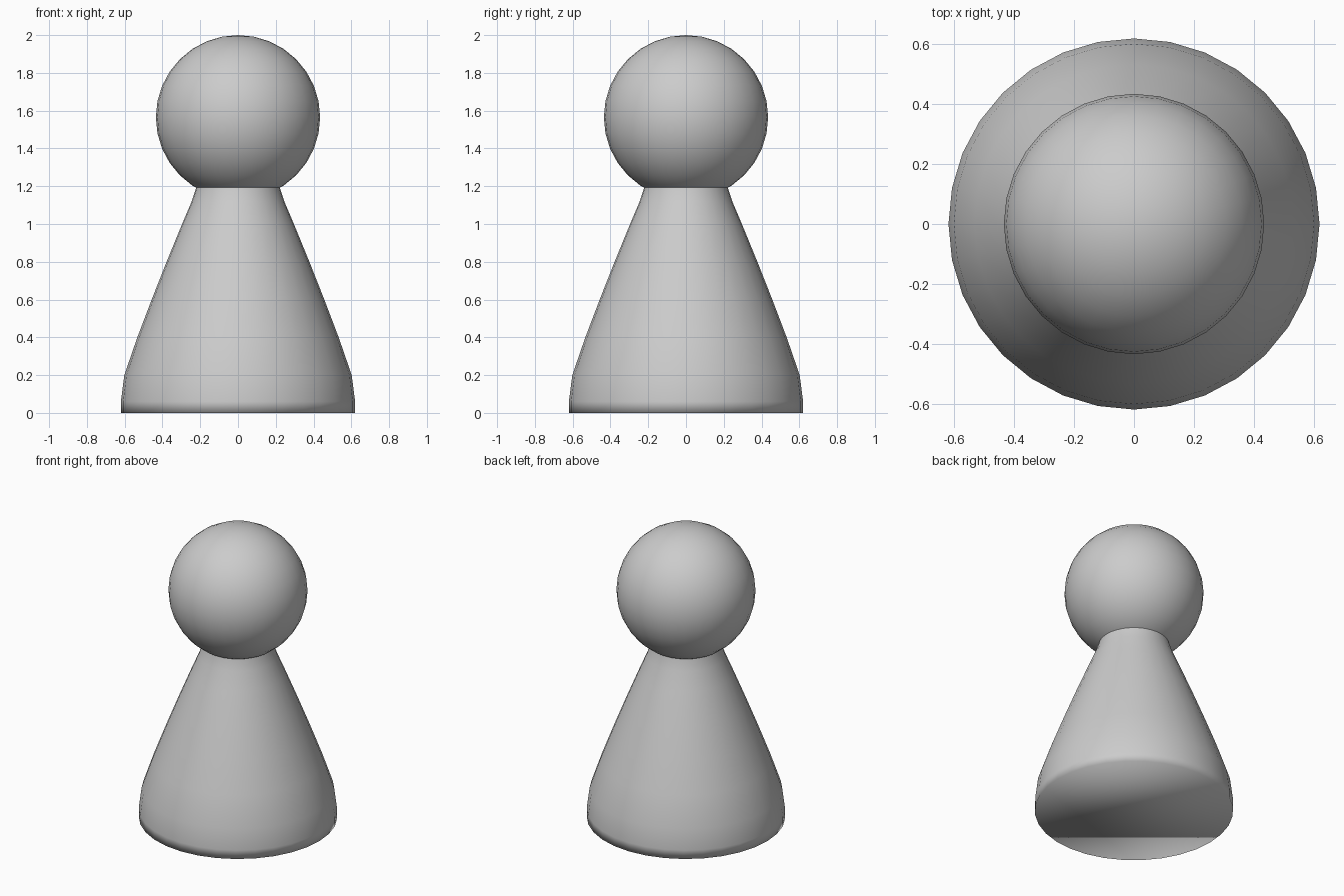
import bpy, bmesh
from math import cos, sin, tau

if "Cube" in bpy.data.objects:
    bpy.data.objects.remove(bpy.data.objects["Cube"])

SIDES = 32

# Body: turned flaring profile (radius, height), closed at both ends
profile = [(0.62, 0.0), (0.62, 0.06), (0.602, 0.2), (0.533, 0.4), (0.457, 0.6),
           (0.378, 0.8), (0.296, 1.0), (0.245, 1.12), (0.222, 1.19), (0.215, 1.23)]
bm = bmesh.new()
rings = [[bm.verts.new((r * cos(tau * i / SIDES), r * sin(tau * i / SIDES), z))
          for i in range(SIDES)] for r, z in profile]
for low, high in zip(rings, rings[1:]):
    for i in range(SIDES):
        j = (i + 1) % SIDES
        bm.faces.new((low[i], low[j], high[j], high[i]))
bm.faces.new(rings[0][::-1])
bm.faces.new(rings[-1])
for f in bm.faces:
    f.smooth = True
mesh = bpy.data.meshes.new("body")
bm.to_mesh(mesh)
bm.free()
body = bpy.data.objects.new("body", mesh)
bpy.context.collection.objects.link(body)

# Head: smooth ball resting in the neck
bpy.ops.mesh.primitive_uv_sphere_add(segments=SIDES, ring_count=16,
                                     radius=0.435, location=(0, 0, 1.565))
head = bpy.context.object
head.name = "head"
bpy.ops.object.shade_smooth()
